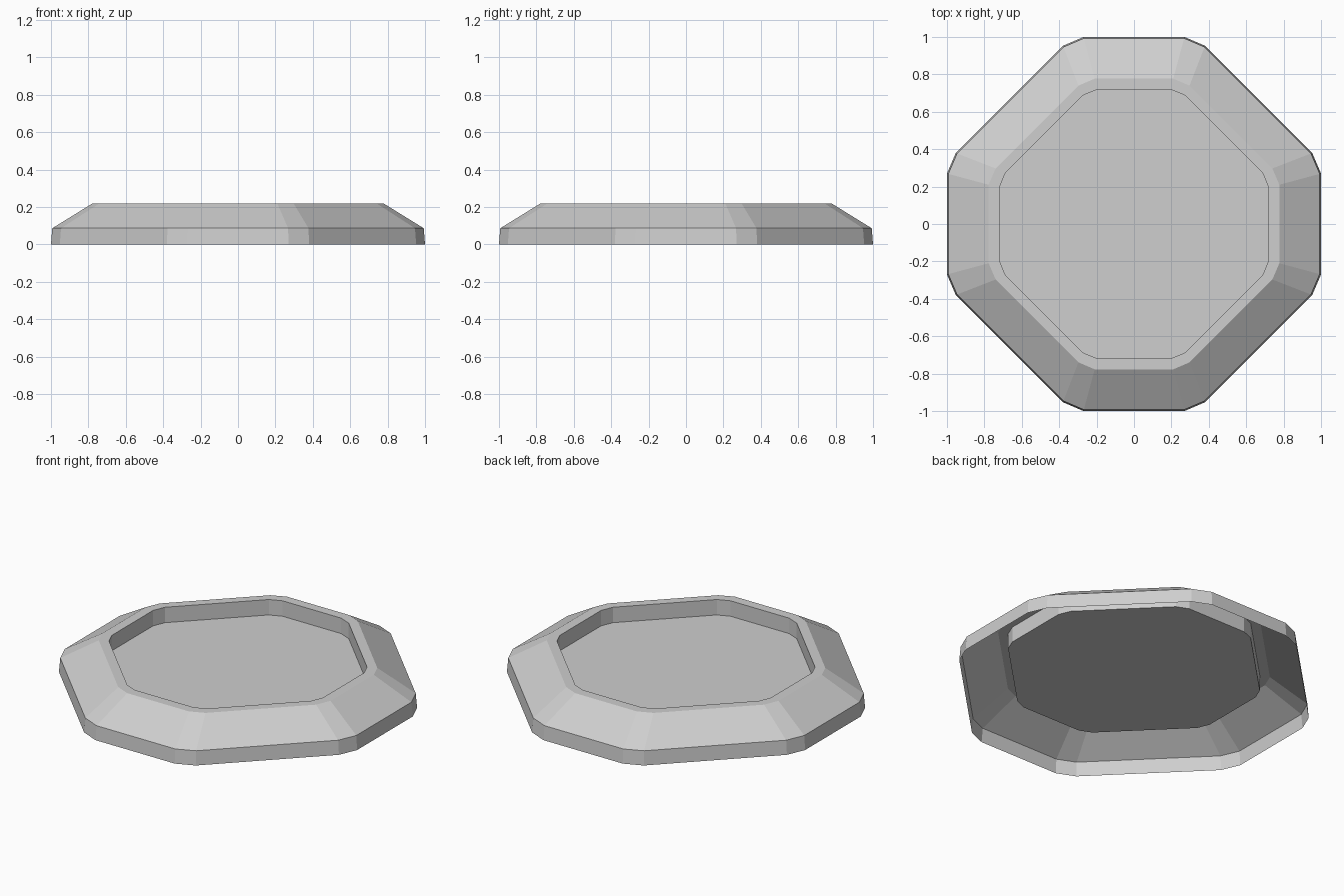
import bpy, bmesh

if "Cube" in bpy.data.objects:
    bpy.data.objects.remove(bpy.data.objects["Cube"])

# Plain grey finish
grey = bpy.data.materials.new("light_grey")
grey.diffuse_color = (0.62, 0.62, 0.62, 1)
grey.use_nodes = True
grey.node_tree.nodes["Principled BSDF"].inputs["Base Color"].default_value = grey.diffuse_color


def ring(bm, a, b, c, r, z):
    """Octagon with clipped corners: flat side half-width a at radius r, clip point (b, c)."""
    quarter = [(r, -a), (r, a), (c, b), (b, c)]
    pts = []
    for _ in range(4):
        pts += quarter[1:]
        quarter = [(-y, x) for x, y in quarter]
        pts.append(quarter[0])
    return [bm.verts.new((x, y, z)) for x, y in pts]


# Open-bottomed tray: wall, sloped shoulder, flat rim, vertical well, floor
sections = [
    (0.27, 0.38, 0.953, 1.0, 0.0),
    (0.268, 0.377, 0.946, 0.993, 0.087),
    (0.21, 0.297, 0.74, 0.777, 0.22),
    (0.2, 0.272, 0.688, 0.718, 0.22),
    (0.2, 0.272, 0.688, 0.718, 0.125),
]
bm = bmesh.new()
rings = [ring(bm, *s) for s in sections]
for low, high in zip(rings, rings[1:]):
    n = len(low)
    for i in range(n):
        j = (i + 1) % n
        bm.faces.new((low[i], low[j], high[j], high[i]))
bm.faces.new(rings[-1])
bmesh.ops.remove_doubles(bm, verts=bm.verts, dist=1e-5)

mesh = bpy.data.meshes.new("octagonal_tray")
bm.to_mesh(mesh)
bm.free()
mesh.materials.append(grey)
tray = bpy.data.objects.new("octagonal_tray", mesh)
bpy.context.collection.objects.link(tray)
